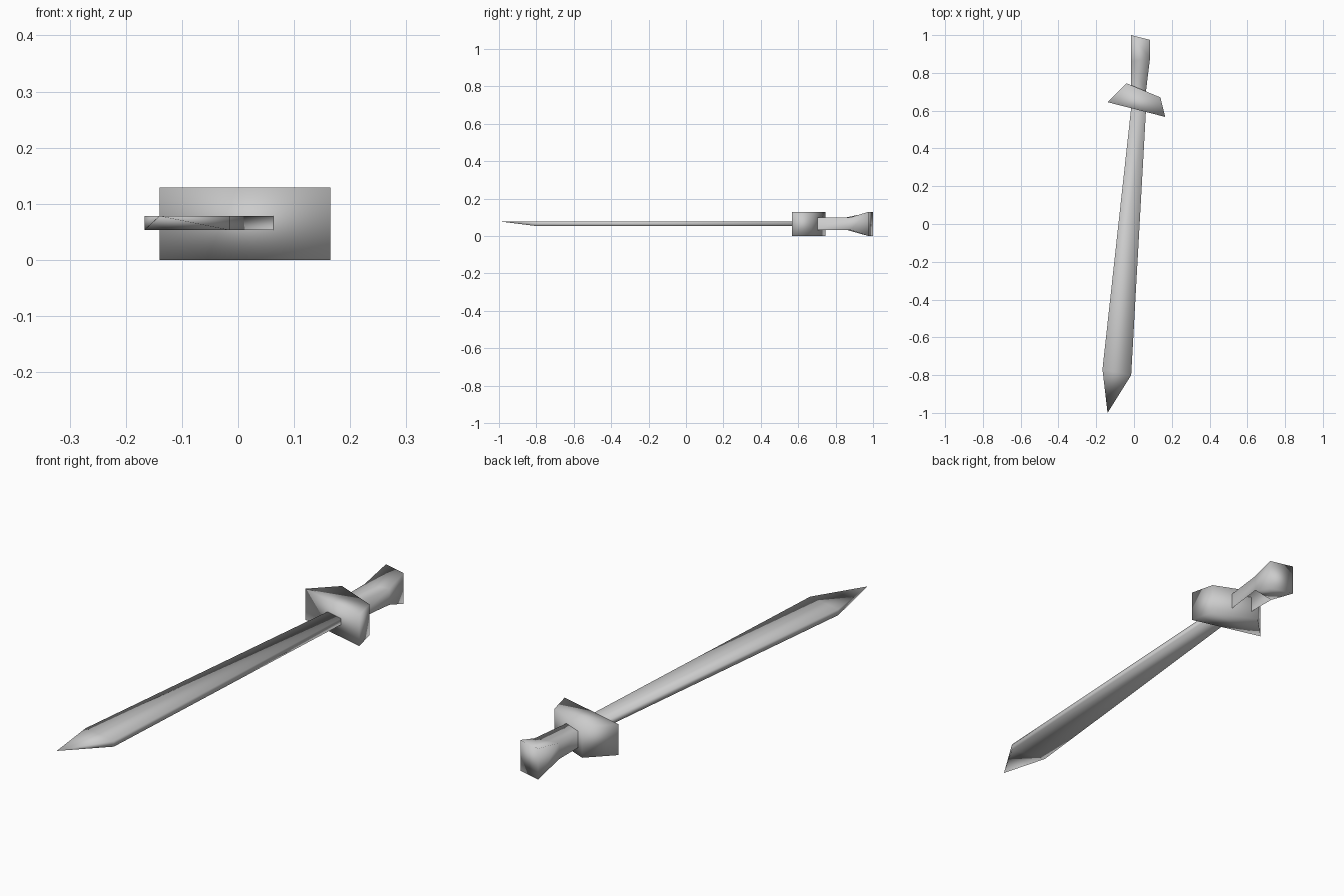
import bpy, bmesh

if "Cube" in bpy.data.objects:
    bpy.data.objects.remove(bpy.data.objects["Cube"])

steel = bpy.data.materials.new("grey_steel")
steel.diffuse_color = (0.6, 0.6, 0.6, 1)
steel.use_nodes = True
steel.node_tree.nodes["Principled BSDF"].inputs["Base Color"].default_value = steel.diffuse_color


def finish(name, bm):
    bmesh.ops.recalc_face_normals(bm, faces=bm.faces)
    mesh = bpy.data.meshes.new(name)
    bm.to_mesh(mesh)
    bm.free()
    mesh.materials.append(steel)
    for p in mesh.polygons:
        p.use_smooth = True
    obj = bpy.data.objects.new(name, mesh)
    bpy.context.collection.objects.link(obj)
    return obj


def section(bm, left, right, z0, z1):
    """Upright rectangular section between two plan points."""
    return [bm.verts.new((*p, z)) for p, z in
            ((left, z0), (right, z0), (right, z1), (left, z1))]


def bridge(bm, a, b, skip=()):
    """Side walls between two sections: 0 bottom, 1 right, 2 top, 3 left."""
    for i in range(4):
        if i not in skip:
            j = (i + 1) % 4
            bm.faces.new((a[i], a[j], b[j], b[i]))


# Blade: tapered bar ending in a raised point
bm = bmesh.new()
base = section(bm, (-0.015, 0.615), (0.063, 0.596), 0.053, 0.078)
shoulder = section(bm, (-0.167, -0.77), (-0.015, -0.80), 0.053, 0.078)
tip = bm.verts.new((-0.14, -1.0, 0.078))
bridge(bm, base, shoulder)
for i in range(4):
    bm.faces.new((shoulder[i], shoulder[(i + 1) % 4], tip))
bm.faces.new(base)
finish("blade", bm)

# Guard: skewed four-sided block
bm = bmesh.new()
plan = [(-0.14, 0.645), (0.165, 0.567), (0.14, 0.67), (-0.04, 0.745)]
low = [bm.verts.new((x, y, 0.0)) for x, y in plan]
high = [bm.verts.new((x, y, 0.129)) for x, y in plan]
bridge(bm, low, high)
bm.faces.new(low)
bm.faces.new(high)
finish("guard", bm)

# Handle: grip with an open underside, flaring into a pommel
bm = bmesh.new()
root = section(bm, (-0.015, 0.733), (0.063, 0.70), 0.032, 0.10)
neck = section(bm, (-0.015, 0.86), (0.085, 0.88), 0.032, 0.10)
end = section(bm, (-0.015, 1.0), (0.085, 0.975), 0.0, 0.129)
bridge(bm, root, neck, skip=(0,))
bridge(bm, neck, end)
bm.faces.new(end)
finish("handle", bm)
